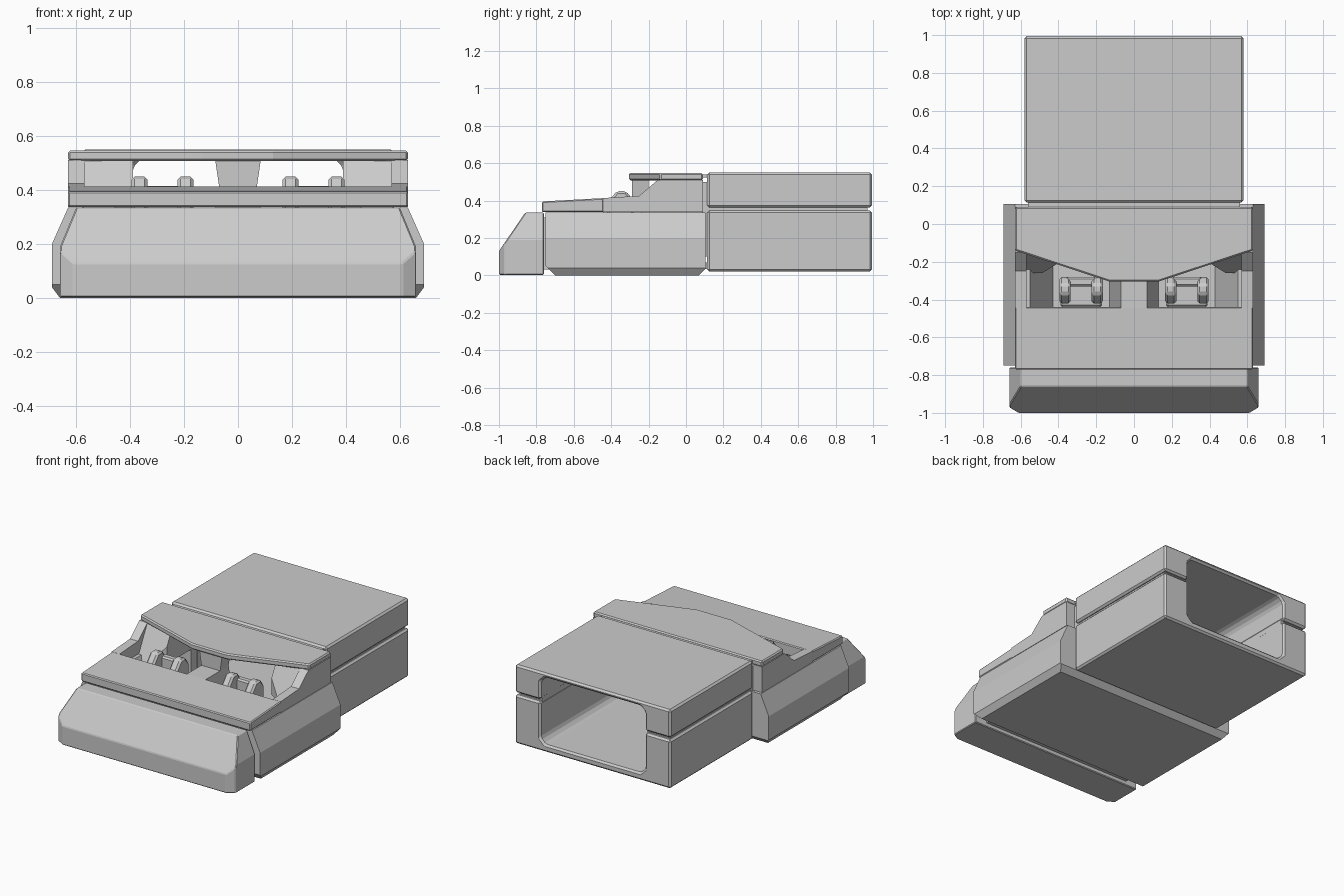
import bpy, bmesh
from mathutils import Vector

if "Cube" in bpy.data.objects:
    bpy.data.objects.remove(bpy.data.objects["Cube"])

grey = bpy.data.materials.new("light grey")
grey.diffuse_color = (0.6, 0.6, 0.6, 1)
grey.use_nodes = True
grey.node_tree.nodes["Principled BSDF"].inputs["Base Color"].default_value = grey.diffuse_color


def finish(name, bm, bevel=0):
    bmesh.ops.recalc_face_normals(bm, faces=bm.faces)
    me = bpy.data.meshes.new(name)
    bm.to_mesh(me)
    bm.free()
    me.materials.append(grey)
    ob = bpy.data.objects.new(name, me)
    bpy.context.collection.objects.link(ob)
    if bevel:
        m = ob.modifiers.new("edge", 'BEVEL')
        m.width, m.segments, m.limit_method = bevel, 1, 'ANGLE'
    return ob


def prism(name, axis, pts, lo, hi, bevel=0, cuts=()):
    """Extrude a 2D profile along an axis, then slice it with (point, normal) planes."""
    place = {'x': lambda p, t: (t, p[0], p[1]),
             'y': lambda p, t: (p[0], t, p[1]),
             'z': lambda p, t: (p[0], p[1], t)}[axis]
    bm = bmesh.new()
    a = [bm.verts.new(place(p, lo)) for p in pts]
    b = [bm.verts.new(place(p, hi)) for p in pts]
    bm.faces.new(a)
    bm.faces.new(b)
    for i in range(len(pts)):
        j = (i + 1) % len(pts)
        bm.faces.new((a[i], a[j], b[j], b[i]))
    for co, no in cuts:
        r = bmesh.ops.bisect_plane(bm, geom=bm.verts[:] + bm.edges[:] + bm.faces[:],
                                   plane_co=Vector(co), plane_no=Vector(no), clear_outer=True)
        edges = [e for e in r['geom_cut'] if isinstance(e, bmesh.types.BMEdge)]
        bmesh.ops.edgeloop_fill(bm, edges=edges)
    return finish(name, bm, bevel)


def box(name, lo, hi, bevel=0, cuts=()):
    pts = [(lo[0], lo[1]), (hi[0], lo[1]), (hi[0], hi[1]), (lo[0], hi[1])]
    return prism(name, 'z', pts, lo[2], hi[2], bevel, cuts)


def mirror(half):
    """Complete a half profile given from x>0 to its mirror image."""
    return half + [(-x, z) for x, z in reversed(half)]


# Front bumper: sloped face, tapered upper sides and clipped corners
bumper_cuts = [((0, -1, 0.13), (0, -0.205, 0.14))]
for s in (-1, 1):
    bumper_cuts += [((s * 0.66, 0, 0.19), (s * 0.145, 0, 0.06)),
                    ((s * 0.61, -1, 0), (s * 0.03, -0.05, 0))]
box("front_bumper", (-0.66, -1, 0.003), (0.66, -0.76, 0.335), 0.005, bumper_cuts)
box("bumper_link", (-0.57, -0.78, 0.03), (0.57, -0.73, 0.31))

# Lower body: open trough with flared sides and solid nose
outer = [(0.66, 0), (0.69, 0.04), (0.69, 0.2), (0.63, 0.335)]
ends = [((0, -0.75, 0.05), (0, -1, -1)), ((0, 0.11, 0.04), (0, 1, -1))]
prism("lower_body", 'y', mirror(outer + [(0.55, 0.335), (0.43, 0.07)]),
      -0.45, 0.105, 0, ends[1:])
prism("lower_body_nose", 'y', mirror(outer), -0.75, -0.45, 0, ends[:1])

# Hood and the tapered console that runs between the two seats
prism("hood", 'x', [(-0.77, 0.338), (-0.77, 0.395), (-0.44, 0.413), (-0.44, 0.338)],
      -0.63, 0.63, 0.006)
prism("centre_console", 'y', [(-0.13, 0.07), (0.13, 0.07), (0.07, 0.412), (-0.07, 0.412)],
      -0.445, -0.2)
prism("centre_pillar", 'y', [(-0.068, 0.40), (0.068, 0.40), (0.085, 0.515), (-0.085, 0.515)],
      -0.29, -0.2)

# Cab sides
side = [(-0.445, 0.338), (-0.445, 0.413), (-0.25, 0.425), (-0.15, 0.511), (0.09, 0.511), (0.09, 0.338)]
inner = [(-0.26, 0.30), (-0.15, 0.511), (0.09, 0.511), (0.09, 0.30)]
for s, word in ((-1, "left"), (1, "right")):
    x = sorted((s * 0.57, s * 0.63))
    prism(word + "_cab_side", 'x', side, x[0], x[1])
    x = sorted((s * 0.39, s * 0.575))
    prism(word + "_cab_inner_wall", 'x', inner, x[0], x[1], 0,
          [((s * 0.39, -0.2, 0), (-s * 0.1, -0.16, 0))])

# Roof with pointed visor
plan = [(0.63, 0.09), (0.63, -0.14), (0.13, -0.305), (-0.13, -0.305), (-0.63, -0.14), (-0.63, 0.09)]
prism("roof", 'z', plan, 0.508, 0.547, 0.008)

# Cargo box: lower trough and upper lid around one clipped opening
low = [(0.58, 0.02), (0.58, 0.347), (0.39, 0.347), (0.39, 0.105), (0.355, 0.07)]
top = [(0.58, 0.55), (0.58, 0.362), (0.39, 0.362), (0.39, 0.485), (0.355, 0.52)]
prism("cargo_lower", 'y', mirror(low), 0.113, 0.995, 0.012)
prism("cargo_upper", 'y', mirror(top), 0.113, 0.995, 0.012)

# Recessed fillers behind the panel gaps
for s, word in ((-1, "left"), (1, "right")):
    x = sorted((s * 0.392, s * 0.562))
    box(word + "_gap_filler", (x[0], 0.06, 0.1), (x[1], 0.97, 0.5))
box("floor_gap_filler", (-0.56, 0.06, 0.035), (0.56, 0.16, 0.068))
box("roof_gap_filler", (-0.56, 0.06, 0.522), (0.56, 0.16, 0.538))

# Seats: base, back and two chamfered arms
for s, word in ((-1, "left"), (1, "right")):
    c = s * 0.28
    box(word + "_seat_base", (c - 0.11, -0.44, 0.07), (c + 0.11, -0.28, 0.32), 0.01)
    box(word + "_seat_back", (c - 0.08, -0.33, 0.3), (c + 0.08, -0.28, 0.415), 0.01)
    for d in (-1, 1):
        a = c + d * 0.085
        arm = [(-0.42, 0.3), (-0.42, 0.39), (-0.37, 0.45), (-0.32, 0.45), (-0.28, 0.40), (-0.28, 0.3)]
        prism(word + "_seat_arm", 'x', arm, a - 0.03, a + 0.03, 0.012)
